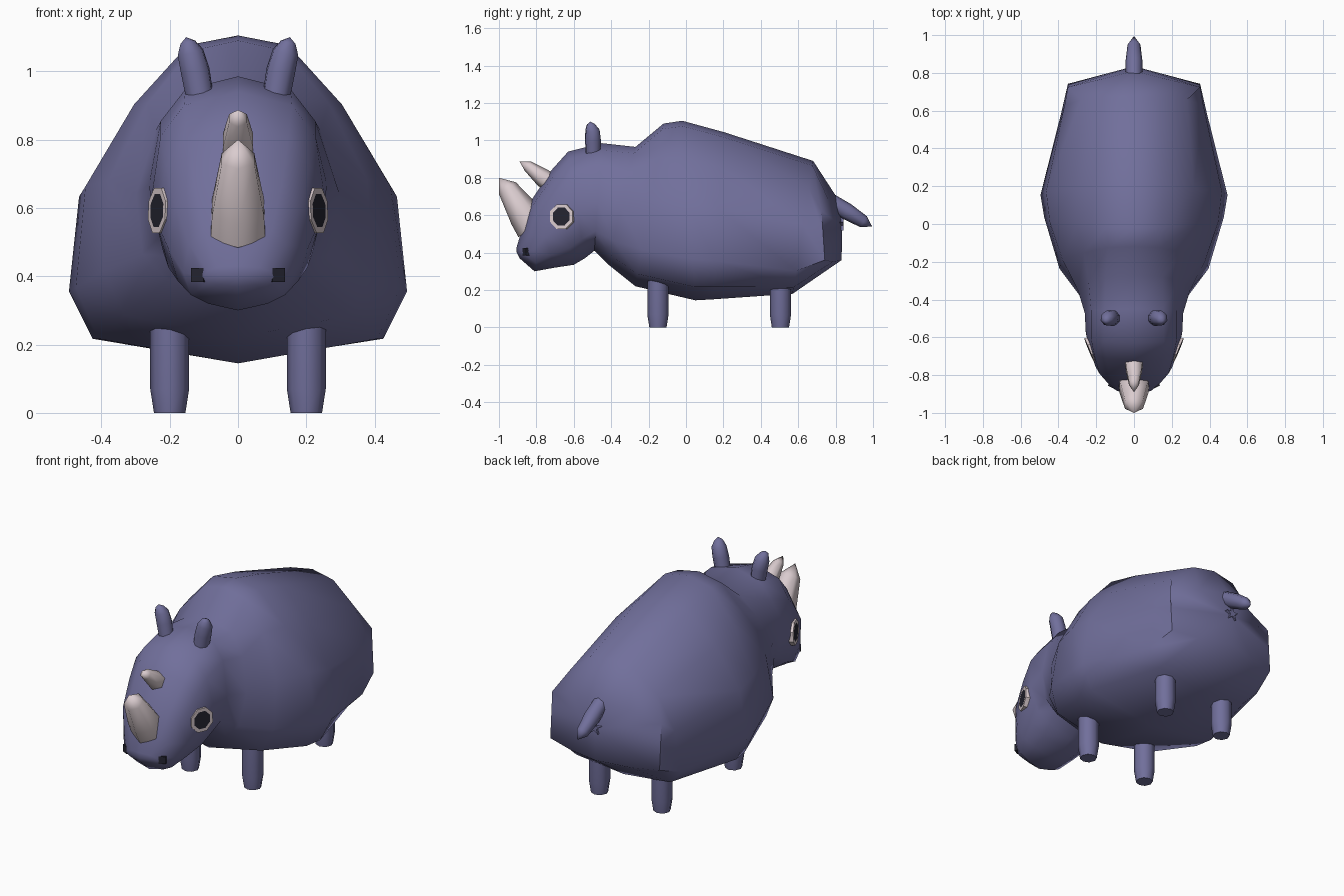
import bpy, bmesh, math
from mathutils import Vector
from mathutils.bvhtree import BVHTree

if "Cube" in bpy.data.objects:
    bpy.data.objects.remove(bpy.data.objects["Cube"])


def material(name, rgb):
    m = bpy.data.materials.new(name)
    m.use_nodes = True
    m.diffuse_color = (*rgb, 1)
    m.node_tree.nodes["Principled BSDF"].inputs["Base Color"].default_value = (*rgb, 1)
    return m


HIDE = material("purple_grey_hide", (0.165, 0.16, 0.33))
IVORY = material("pale_ivory", (0.70, 0.60, 0.62))
DARK = material("near_black", (0.018, 0.018, 0.03))


def finish(bm, name, mats, smooth=60):
    bmesh.ops.recalc_face_normals(bm, faces=bm.faces[:])
    mesh = bpy.data.meshes.new(name)
    bm.to_mesh(mesh)
    bm.free()
    ob = bpy.data.objects.new(name, mesh)
    bpy.context.scene.collection.objects.link(ob)
    for m in mats:
        mesh.materials.append(m)
    if smooth:
        bpy.ops.object.select_all(action="DESELECT")
        ob.select_set(True)
        bpy.context.view_layer.objects.active = ob
        bpy.ops.object.shade_smooth_by_angle(angle=math.radians(smooth))
    return ob


def loft(bm, rings, tips=(None, None)):
    """Skin a list of closed rings; each end is a fan to its tip or a flat cap."""
    rows = [[bm.verts.new(p) for p in r] for r in rings]
    n = len(rows[0])
    for a, b in zip(rows, rows[1:]):
        for i in range(n):
            j = (i + 1) % n
            bm.faces.new((a[i], a[j], b[j], b[i]))
    for row, tip in zip((rows[0], rows[-1]), tips):
        if tip is None:
            bm.faces.new(row)
        else:
            c = bm.verts.new(tip)
            for i in range(n):
                bm.faces.new((row[i], row[(i + 1) % n], c))


def tube(name, points, tip, mat, sides=8):
    """Tapered limb: points are (x, y, z, radius), closed by a pointed tip or a cap."""
    end = Vector(tip) if tip else Vector(points[-1][:3])
    q = (end - Vector(points[0][:3])).to_track_quat("Z", "Y")
    rings = []
    for x, y, z, r in points:
        rings.append([Vector((x, y, z)) + q @ Vector((r * math.cos(t), r * math.sin(t), 0))
                      for t in (math.tau * (i / sides + .25) for i in range(sides))])
    bm = bmesh.new()
    loft(bm, rings, (None, tip))
    return finish(bm, name, [mat])


# Body and head: sections blended from round head to pear-shaped trunk to square rump
SECTIONS = [
    [(0, 1), (.62, .93), (.89, .77), (1, .44), (.86, .18), (.55, .08), (0, 0)],
    [(0, 1), (.31, .97), (.64, .79), (.94, .54), (1, .23), (.86, .075), (0, 0)],
    [(0, 1), (.5, .95), (1, .80), (1, .45), (1, 0), (.55, -.03), (0, 0)],
]
# top y, top z, bottom y, bottom z, half width, section blend, backward bow of the sides
STATIONS = [
    (-.905, .43, -.89, .37, .10, 0, .02),
    (-.87, .55, -.81, .30, .16, 0, .02),
    (-.82, .69, -.70, .32, .205, 0, 0),
    (-.72, .84, -.60, .335, .237, 0, 0),
    (-.63, .94, -.54, .37, .255, 0, 0),
    (-.45, .985, -.49, .41, .262, .1, 0),
    (-.27, .965, -.42, .34, .305, .4, 0),
    (-.12, 1.09, -.27, .22, .40, .9, 0),
    (-.02, 1.105, .05, .145, .475, 1, 0),
    (.20, 1.045, .14, .15, .495, 1, 0),
    (.68, .89, .57, .18, .385, 1.25, 0),
    (.81, .69, .832, .36, .35, 2, -.09),
]
rings = []
for ty, tz, by, bz, w, blend, bow in STATIONS:
    first = min(int(blend), 1)
    k = blend - first
    half = []
    for (ax, ah), (bx, bh) in zip(SECTIONS[first], SECTIONS[first + 1]):
        x, h = ax + (bx - ax) * k, ah + (bh - ah) * k
        half.append((x * w, by + (ty - by) * h + bow * x, bz + (tz - bz) * h))
    rings.append(half + [(-x, y, z) for x, y, z in half[-2:0:-1]])
bm = bmesh.new()
loft(bm, rings, ((0, -.905, .40), (0, .835, .54)))
bmesh.ops.recalc_face_normals(bm, faces=bm.faces[:])
surface = BVHTree.FromBMesh(bm)
finish(bm, "body", [HIDE])


# Eyes and nostrils: thin plates laid on the skin
def plate(name, origin, aim, radius, sides, inset, mats, lift, spin=0):
    aim = Vector(aim).normalized()
    hit = surface.ray_cast(Vector(origin) + aim * 2, -aim)[0] or Vector(origin)
    q = aim.to_track_quat("Z", "Y")
    ring = [Vector((math.cos(t), math.sin(t), 0)) * radius
            for t in (math.tau * (i + spin) / sides for i in range(sides))]
    bm = bmesh.new()
    loft(bm, [[hit + q @ (p + Vector((0, 0, h))) for p in ring] for h in (lift - .03, lift)])
    bmesh.ops.recalc_face_normals(bm, faces=bm.faces[:])
    if inset:
        front = max(bm.faces, key=lambda f: f.calc_center_median().dot(aim))
        bmesh.ops.inset_region(bm, faces=[front], thickness=inset)
        front.material_index = 1
    finish(bm, name, mats, 0)


for side, s in (("left", 1), ("right", -1)):
    plate(side + "_eye", (s * .22, -.66, .592), (s * .92, -.38, .04), .071, 8, .019,
          [IVORY, DARK], .008, .5)
    plate(side + "_nostril", (s * .122, -.87, .404), (s * .45, -.9, 0), .029, 4, 0,
          [DARK], .006, .5)

    # Ears
    tube(side + "_ear", [(s * .10, -.497, .86, .040), (s * .125, -.497, 1.0, .044),
                         (s * .139, -.50, 1.055, .040), (s * .147, -.508, 1.085, .023)],
         (s * .152, -.512, 1.10), HIDE)

    # Legs, narrowing towards the feet
    for end, y in (("front", -.15), ("rear", .505)):
        tube(f"{side}_{end}_leg", [(s * .2, y, .30, .057), (s * .2, y, .07, .057),
                                   (s * .2, y, 0, .046)], None, HIDE)

# Horns
tube("large_horn", [(0, -.82, .535, .092), (0, -.86, .60, .088), (0, -.955, .745, .055)],
     (0, -1, .80), IVORY, 6)
tube("small_horn", [(0, -.70, .755, .052), (0, -.765, .80, .050), (0, -.845, .862, .030)],
     (0, -.89, .887), IVORY, 6)

# Tail
tube("tail", [(0, .77, .675, .043), (0, .86, .62, .045), (0, .95, .565, .034)],
     (0, .995, .54), HIDE)

# Small star-shaped pucker beneath the tail
star = [(math.sin(t) * r, math.cos(t) * r + .55) for t, r in
        ((math.tau * i / 10, .04 if i % 2 == 0 else .016) for i in range(10))]
bm = bmesh.new()
loft(bm, [[(x, y, z) for x, z in star] for y in (.82, .842)])
finish(bm, "rear_pucker", [HIDE], 0)
